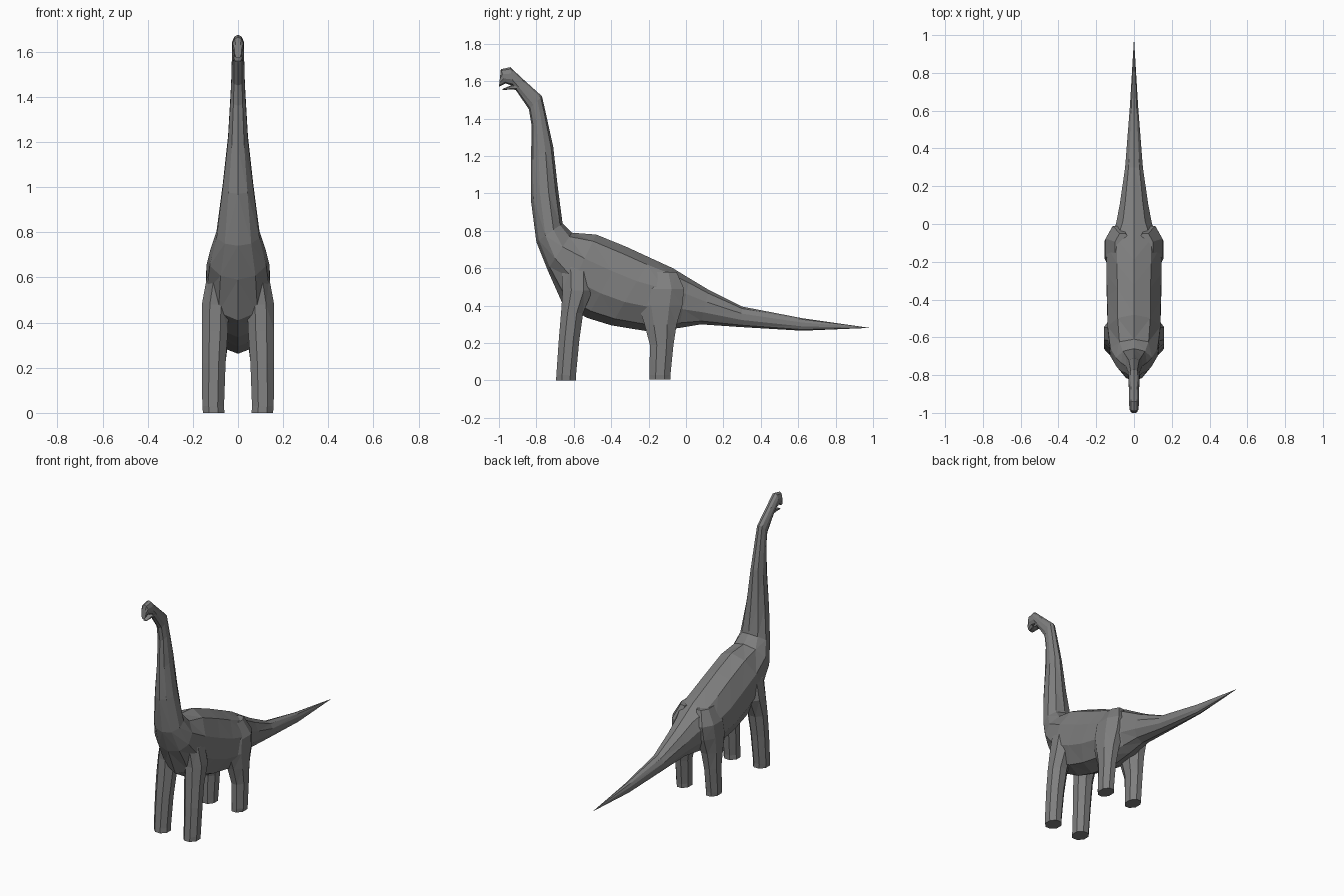
import bpy, bmesh, math
from mathutils import Vector

cube = bpy.data.objects.get("Cube")
if cube:
    bpy.data.objects.remove(cube, do_unlink=True)

# Single stone grey skin
skin = bpy.data.materials.new("grey_skin")
skin.use_nodes = True
GREY = (0.21, 0.21, 0.21, 1.0)
skin.diffuse_color = GREY
bsdf = skin.node_tree.nodes["Principled BSDF"]
bsdf.inputs["Base Color"].default_value = GREY
bsdf.inputs["Roughness"].default_value = 0.8


def loft(name, rings):
    """Skin a list of vertex rings into a closed, flat shaded, triangulated mesh."""
    bm = bmesh.new()
    loops = [[bm.verts.new(p) for p in ring] for ring in rings]
    n = len(loops[0])
    for a, b in zip(loops, loops[1:]):
        for i in range(n):
            j = (i + 1) % n
            bm.faces.new((a[i], a[j], b[j], b[i]))
    bm.faces.new(loops[0][::-1])
    bm.faces.new(loops[-1])
    bmesh.ops.remove_doubles(bm, verts=bm.verts, dist=0.0005)
    bmesh.ops.triangulate(bm, faces=bm.faces, quad_method='SHORT_EDGE')
    bmesh.ops.recalc_face_normals(bm, faces=bm.faces)
    mesh = bpy.data.meshes.new(name)
    bm.to_mesh(mesh)
    bm.free()
    mesh.materials.append(skin)
    obj = bpy.data.objects.new(name, mesh)
    bpy.context.collection.objects.link(obj)
    return obj


def section(ty, tz, by, bz, half, waist=0.5, sides=10):
    """Tilted oval ring between a top and a bottom point, widest at the waist fraction."""
    top, bottom = Vector((0, ty, tz)), Vector((0, by, bz))
    mid = bottom.lerp(top, waist)
    ring = []
    for i in range(sides):
        a = math.tau * i / sides
        s, c = math.sin(a), math.cos(a)
        arm = (top - mid) * c if c > 0 else (bottom - mid) * -c
        x = max(-1, min(1, s / math.sin(math.tau * round(sides / 4) / sides)))
        ring.append(mid + arm + Vector((half * x, 0, 0)))
    return ring


# Head, neck, trunk and tail: top y, top z, bottom y, bottom z, half width, waist
spine = [
    (-0.993, 1.635, -1.00, 1.57, 0.016, 0.5),
    (-0.99, 1.664, -0.965, 1.588, 0.024, 0.5),
    (-0.94, 1.675, -0.925, 1.575, 0.027, 0.5),
    (-0.87, 1.61, -0.905, 1.545, 0.027, 0.5),
    (-0.77, 1.52, -0.84, 1.45, 0.029, 0.5),
    (-0.752, 1.44, -0.825, 1.36, 0.033, 0.5),
    (-0.71, 1.25, -0.829, 1.18, 0.044, 0.5),
    (-0.685, 1.03, -0.83, 0.97, 0.068, 0.5),
    (-0.66, 0.84, -0.80, 0.74, 0.095, 0.5),
    (-0.61, 0.79, -0.74, 0.59, 0.125, 0.45),
    (-0.48, 0.78, -0.66, 0.41, 0.14, 0.5),
    (-0.32, 0.715, -0.53, 0.335, 0.142, 0.5),
    (-0.19, 0.655, -0.40, 0.295, 0.146, 0.5),
    (-0.07, 0.60, -0.20, 0.262, 0.143, 0.52),
    (0.02, 0.545, -0.04, 0.28, 0.095, 0.55),
    (0.12, 0.485, 0.08, 0.30, 0.075, 0.5),
    (0.30, 0.395, 0.30, 0.285, 0.047, 0.5),
    (0.62, 0.333, 0.62, 0.266, 0.022, 0.5),
    (0.985, 0.281, 0.985, 0.281, 0.0, 0.5),
]
loft("body", [section(*s) for s in spine])

# Open lower jaw hanging below the snout
jaw = [
    (-0.89, 1.585, -0.895, 1.55, 0.022, 0.5, 6),
    (-0.93, 1.58, -0.925, 1.556, 0.02, 0.5, 6),
    (-0.98, 1.559, -0.982, 1.553, 0.011, 0.5, 6),
]
loft("lower_jaw", [section(*s) for s in jaw])

# Legs: height, inner x, outer x, front y, back y
front_leg = [
    (0.0, 0.06, 0.155, -0.695, -0.588),
    (0.03, 0.062, 0.158, -0.693, -0.588),
    (0.22, 0.055, 0.16, -0.68, -0.57),
    (0.36, 0.045, 0.16, -0.668, -0.55),
    (0.48, 0.04, 0.16, -0.66, -0.50),
    (0.60, 0.03, 0.138, -0.665, -0.50),
    (0.70, 0.02, 0.09, -0.65, -0.52),
]
hind_leg = [
    (0.005, 0.065, 0.15, -0.195, -0.083),
    (0.03, 0.065, 0.153, -0.195, -0.083),
    (0.19, 0.06, 0.153, -0.193, -0.067),
    (0.30, 0.045, 0.154, -0.222, -0.05),
    (0.40, 0.03, 0.155, -0.255, -0.02),
    (0.49, 0.02, 0.15, -0.24, -0.01),
    (0.58, 0.02, 0.10, -0.20, -0.05),
]


def leg_ring(z, x0, x1, y0, y1, side):
    """Eight sided boxy ring with clipped corners."""
    cx, cy, rx, ry = (x0 + x1) / 2, (y0 + y1) / 2, (x1 - x0) / 2, (y1 - y0) / 2
    k = 1 / math.cos(math.pi / 8)
    return [Vector((side * (cx + rx * k * math.cos(a)), cy + ry * k * math.sin(a), z))
            for a in (math.pi * (i + 0.5) / 4 for i in range(8))]


for label, profile in (("front", front_leg), ("hind", hind_leg)):
    for side_name, side in (("left", 1), ("right", -1)):
        loft(f"{label}_leg_{side_name}", [leg_ring(*p, side) for p in profile])
